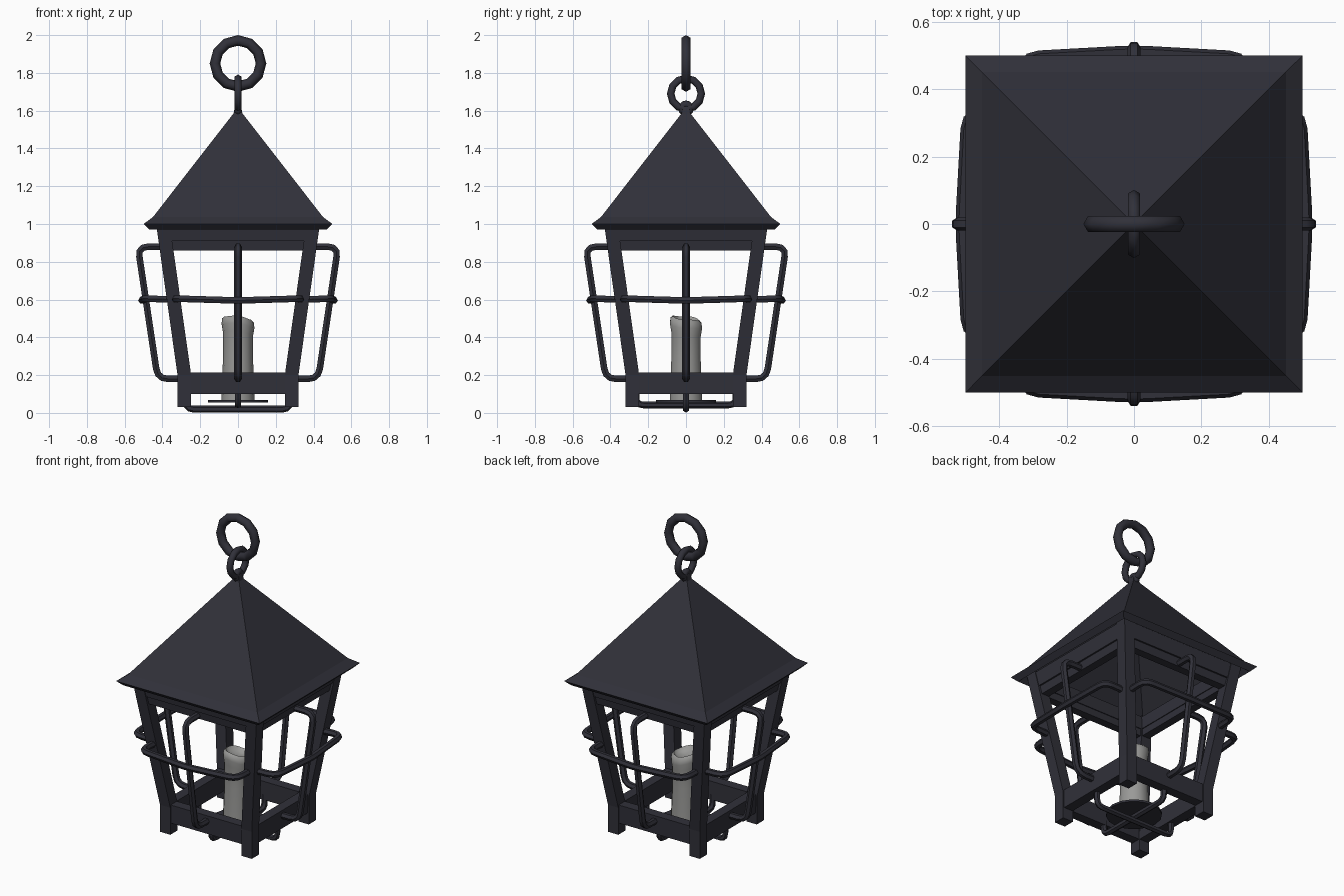
import bpy, bmesh, math
from mathutils import Vector

if "Cube" in bpy.data.objects:
    bpy.data.objects.remove(bpy.data.objects["Cube"])


def material(name, rgb):
    m = bpy.data.materials.new(name)
    m.diffuse_color = (*rgb, 1)
    m.use_nodes = True
    m.node_tree.nodes["Principled BSDF"].inputs["Base Color"].default_value = m.diffuse_color
    return m


IRON = material("dark_iron", (0.030, 0.030, 0.041))
WAX = material("grey_wax", (0.32, 0.32, 0.31))


def add(name, mesh, mat, turn=0, smooth=None):
    mesh.materials.clear()
    mesh.materials.append(mat)
    if smooth:
        mesh.shade_smooth()
        mesh.set_sharp_from_angle(angle=math.radians(smooth))
    ob = bpy.data.objects.new(name, mesh)
    ob.rotation_euler.z = turn
    bpy.context.collection.objects.link(ob)
    return ob


def loft(name, rings):
    """Closed solid skinned through rings of equal point count."""
    bm = bmesh.new()
    vs = [[bm.verts.new(p) for p in ring] for ring in rings]
    n = len(vs[0])
    for a, b in zip(vs, vs[1:]):
        for i in range(n):
            bm.faces.new((a[i], a[(i + 1) % n], b[(i + 1) % n], b[i]))
    bm.faces.new(vs[0])
    bm.faces.new(vs[-1])
    bmesh.ops.recalc_face_normals(bm, faces=bm.faces)
    me = bpy.data.meshes.new(name)
    bm.to_mesh(me)
    bm.free()
    return me


def square(a, b, z):
    """Square whose sides run from a to b in x and in y."""
    return [(a, a, z), (b, a, z), (b, b, z), (a, b, z)]


def wire(name, points, r=0.02, bend=0.05):
    """Round bar along a path with rounded corners."""
    pts = [Vector(p) for p in points]
    path = [pts[0]]
    for a, p, b in zip(pts, pts[1:], pts[2:]):
        u, v = p + (a - p).normalized() * bend, p + (b - p).normalized() * bend
        for t in (0, 0.33, 0.67, 1):
            path.append(u * (1 - t) ** 2 + p * 2 * t * (1 - t) + v * t * t)
    path.append(pts[-1])
    cu = bpy.data.curves.new(name, 'CURVE')
    cu.dimensions = '3D'
    cu.bevel_depth = r
    cu.bevel_resolution = 1
    cu.use_fill_caps = True
    sp = cu.splines.new('POLY')
    sp.points.add(len(path) - 1)
    for q, p in zip(sp.points, path):
        q.co = (*p, 1)
    tmp = bpy.data.objects.new(name + "_tmp", cu)
    bpy.context.collection.objects.link(tmp)
    dg = bpy.context.evaluated_depsgraph_get()
    me = bpy.data.meshes.new_from_object(tmp.evaluated_get(dg))
    bpy.data.objects.remove(tmp)
    return me


def outer(z):
    """Half width of the tapering body at height z."""
    return 0.32 + max(0, z - 0.2) * 0.142


def rail(name, z0, z1, inset, depth):
    """Bar across the front between two posts, leaning with the body."""
    rings = []
    for s in (-1, 1):
        ring = []
        for z, d in ((z0, inset), (z1, inset), (z1, depth), (z0, depth)):
            ring.append((s * (outer(z) - 0.03), -outer(z) + d, z))
        rings.append(ring)
    return loft(name, rings)


# roof: hollow pyramid with a slightly flared brim
roof = [(0.012, 1.55), (0.43, 1.01), (0.47, 0.97), (0.5, 1.0),
        (0.45, 1.037), (0.024, 1.585), (0.016, 1.62)]
add("roof", loft("roof", [square(-r, r, z) for r, z in roof]), IRON)

# parts repeated on the four sides
post = loft("corner_post", [square(outer(z) - 0.072, outer(z), z) for z in (0.03, 0.2, 1.01)])
bars = {
    "corner_post": (post, None),
    "bottom_rail": (rail("bottom_rail", 0.10, 0.215, 0.008, 0.07), None),
    "top_rail": (rail("top_rail", 0.91, 1.0, 0.004, 0.07), None),
    "top_rail_lip": (rail("top_rail_lip", 0.86, 0.91, 0.014, 0.065), None),
    "upright_guard": (wire("upright_guard", [
        (0, -0.37, 0.88), (0, -0.53, 0.88), (0, -0.425, 0.18), (0, -0.28, 0.18)],
        bend=0.055), 50),
    "cross_guard": (wire("cross_guard", [
        (-0.33, -0.34, 0.6), (-0.33, -0.492, 0.605), (0, -0.51, 0.595),
        (0.33, -0.492, 0.605), (0.33, -0.34, 0.6)]), 50),
}
for name, (mesh, smooth) in bars.items():
    for k in range(4):
        add(f"{name}_{k + 1}", mesh, IRON, k * math.pi / 2, smooth)

# crossed wires carrying the candle plate
for name, w, z in (("base_wire_low", 0.275, 0.02), ("base_wire_high", 0.265, 0.042)):
    me = wire(name, [(-w, 0, 0.13), (-w, 0, z), (w, 0, z), (w, 0, 0.13)], 0.018, 0.04)
    add(name, me, IRON, 0 if z < 0.03 else math.pi / 2, 50)


def lathe(name, profile, n, shape=lambda p: p):
    rings = []
    for r, z in profile:
        rings.append([shape((r * math.cos(i * math.tau / n), r * math.sin(i * math.tau / n), z))
                      for i in range(n)])
    return loft(name, rings)


# candle plate
add("candle_plate", lathe("candle_plate", [(0.16, 0.055), (0.16, 0.068)], 16), IRON, 0, 40)


# candle with an uneven melted rim
def melt(p):
    x, y, z = p
    if z > 0.4:
        z += -0.13 * (x + y) + 0.05 * math.hypot(x, y) * math.sin(3 * math.atan2(y, x))
    return (x, y, z)


candle = [(0.088, 0.066), (0.086, 0.12), (0.079, 0.3), (0.08, 0.42), (0.087, 0.46),
          (0.084, 0.49), (0.07, 0.502), (0.055, 0.482), (0.01, 0.474)]
add("candle", lathe("candle", candle, 14, melt), WAX, 0, 60)

# hanging chain: roof eye, small link, large ring
half = math.pi / 2
for name, z, big, small, rot in (
        ("roof_eye", 1.612, 0.022, 0.02, (0, half, 0)),
        ("small_link", 1.69, 0.081, 0.02, (0, half, 0)),
        ("large_ring", 1.85, 0.122, 0.028, (half, 0, 0))):
    bpy.ops.mesh.primitive_torus_add(major_radius=big, minor_radius=small, major_segments=12,
                                     minor_segments=6, location=(0, 0, z), rotation=rot)
    ob = bpy.context.object
    ob.name = name
    ob.data.materials.append(IRON)
    ob.data.shade_smooth()
    ob.data.set_sharp_from_angle(angle=math.radians(70))
